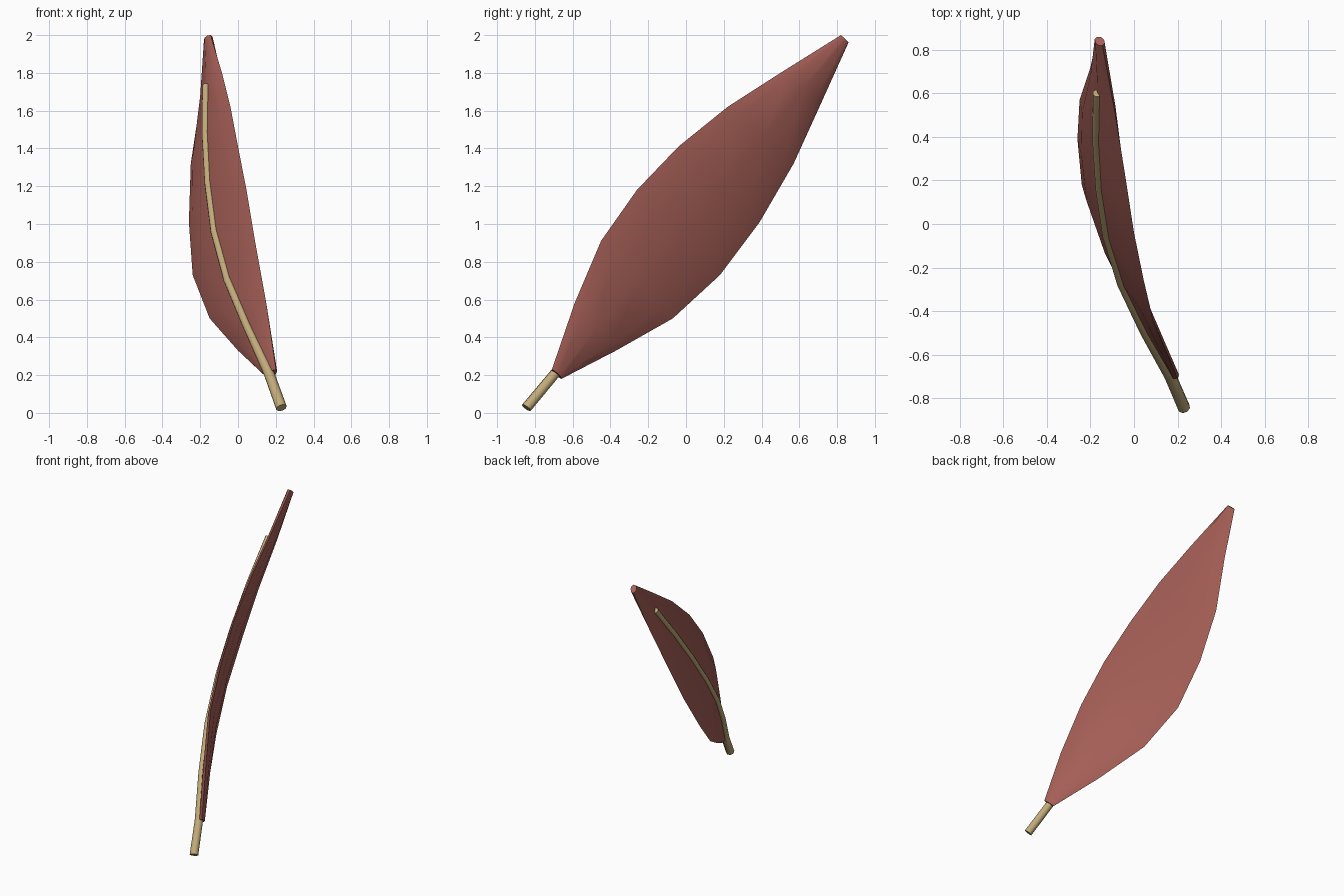
import bpy
import bmesh
import math
from mathutils import Vector

default = bpy.data.objects.get("Cube")
if default:
    bpy.data.objects.remove(default, do_unlink=True)

SIDES = 8


def make_material(name, color):
    mat = bpy.data.materials.new(name)
    mat.use_nodes = True
    mat.diffuse_color = (*color, 1)
    mat.node_tree.nodes["Principled BSDF"].inputs["Base Color"].default_value = (*color, 1)
    return mat


def loft(name, rings, mat):
    """Skin rings given as (centre, half-width vector, half-thickness vector)."""
    bm = bmesh.new()
    loops = []
    for centre, wide, thick in rings:
        angles = [math.tau * i / SIDES for i in range(SIDES)]
        loops.append([bm.verts.new(centre + wide * math.cos(a) + thick * math.sin(a))
                      for a in angles])
    for low, high in zip(loops, loops[1:]):
        for i in range(SIDES):
            j = (i + 1) % SIDES
            bm.faces.new((low[i], low[j], high[j], high[i]))
    bm.faces.new(loops[0])
    bm.faces.new(loops[-1])
    bmesh.ops.recalc_face_normals(bm, faces=bm.faces)
    mesh = bpy.data.meshes.new(name)
    bm.to_mesh(mesh)
    bm.free()
    mesh.materials.append(mat)
    obj = bpy.data.objects.new(name, mesh)
    bpy.context.collection.objects.link(obj)
    bpy.ops.object.select_all(action='DESELECT')
    obj.select_set(True)
    bpy.context.view_layer.objects.active = obj
    bpy.ops.object.shade_smooth_by_angle(angle=math.radians(60))
    return obj


leaf_red = make_material("leaf_red", (0.38, 0.115, 0.095))
stem_tan = make_material("stem_tan", (0.54, 0.41, 0.195))

# Upper and lower leaf margins, from base to tip
upper = [Vector(p) for p in (
    (.20, -.71, .23), (.15, -.59, .58), (.09, -.45, .91), (.045, -.26, 1.18),
    (0, -.04, 1.41), (-.04, .22, 1.62), (-.085, .50, 1.80), (-.145, .82, 2.0))]
lower = [Vector(p) for p in (
    (.16, -.66, .18), (0, -.37, .33), (-.15, -.07, .50), (-.24, .18, .73),
    (-.26, .39, 1.01), (-.25, .57, 1.32), (-.20, .72, 1.65), (-.17, .86, 1.96))]

mids = [(u + l) / 2 for u, l in zip(upper, lower)]
halves = [(l - u) / 2 for u, l in zip(upper, lower)]
normals = []
for i, half in enumerate(halves):
    along = mids[min(i + 1, len(mids) - 1)] - mids[max(i - 1, 0)]
    normals.append(half.cross(along).normalized())

# Leaf blade: a flattened tube between the margins
blade_rings = []
for i, (mid, half, normal) in enumerate(zip(mids, halves, normals)):
    swell = math.sin(math.pi * i / (len(mids) - 1))
    blade_rings.append((mid, half, normal * (0.022 + 0.01 * swell)))
loft("leaf_blade", blade_rings, leaf_red)

# Stem: runs from the cut end into a midrib on the blade's inner face
foot = Vector((.23, -.845, .027))
stem_rings = [(foot, halves[0].normalized() * .029, normals[0] * .029)]
for i in range(len(mids) - 1):
    radius = .028 if i == 0 else .023 - .0005 * i
    centre = mids[i] - normals[i] * (.018 if i == 0 else .03)
    stem_rings.append((centre, halves[i].normalized() * radius, normals[i] * radius))
loft("stem_and_midrib", stem_rings, stem_tan)
